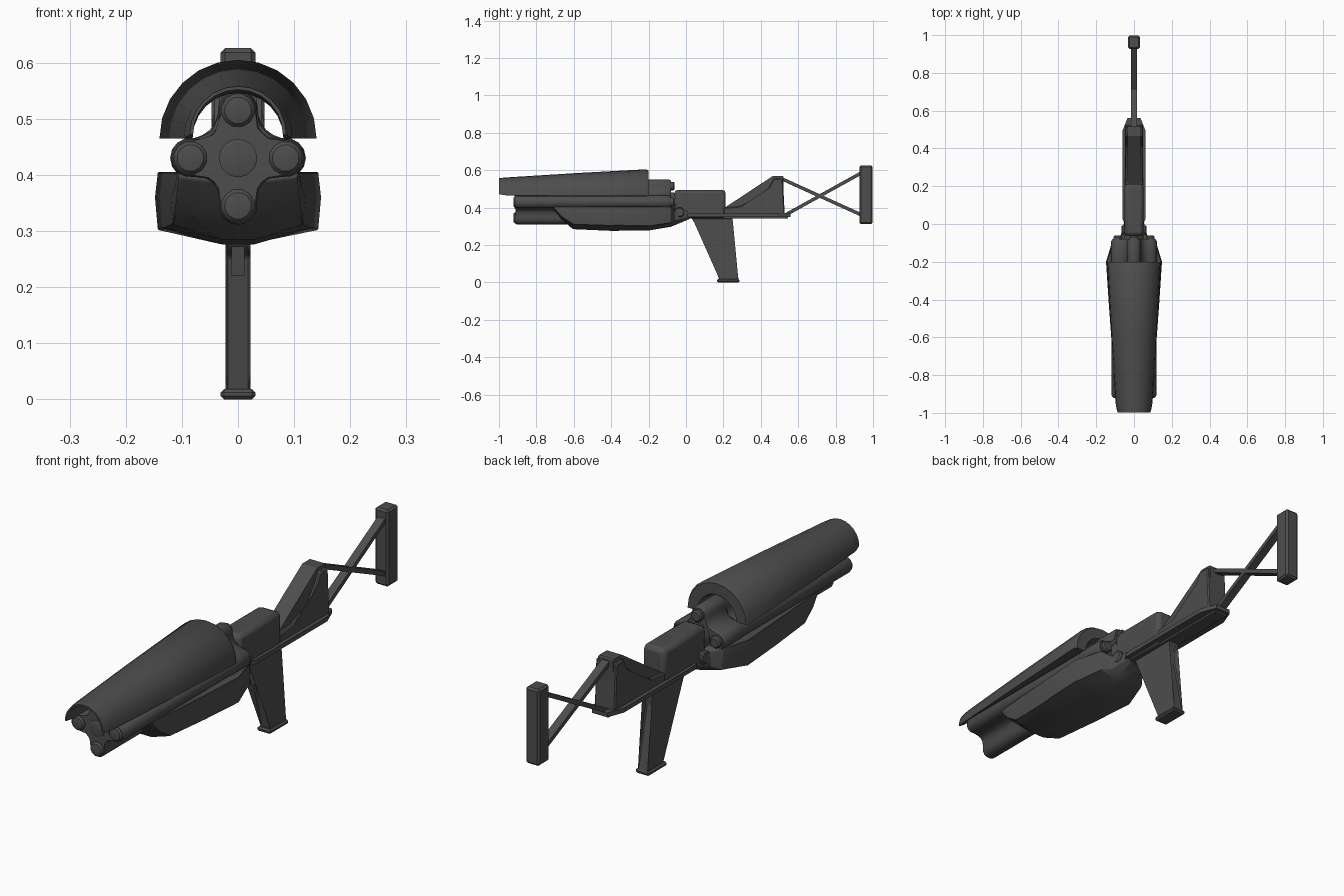
import bpy, bmesh, math
from mathutils import Vector

if "Cube" in bpy.data.objects:
    bpy.data.objects.remove(bpy.data.objects["Cube"])

metal = bpy.data.materials.new("dark_gunmetal")
metal.diffuse_color = (0.075, 0.075, 0.075, 1)
metal.use_nodes = True
metal.node_tree.nodes["Principled BSDF"].inputs["Base Color"].default_value = metal.diffuse_color


def finish(name, bm, bevel=0.0, smooth=None, seg=1):
    bmesh.ops.recalc_face_normals(bm, faces=bm.faces)
    me = bpy.data.meshes.new(name)
    bm.to_mesh(me)
    bm.free()
    ob = bpy.data.objects.new(name, me)
    bpy.context.collection.objects.link(ob)
    me.materials.append(metal)
    if bevel:
        m = ob.modifiers.new("bevel", 'BEVEL')
        m.width, m.segments, m.limit_method = bevel, seg, 'ANGLE'
        m.angle_limit = math.radians(35)
    if smooth:
        bpy.context.view_layer.objects.active = ob
        ob.select_set(True)
        bpy.ops.object.shade_smooth_by_angle(angle=math.radians(smooth))
        ob.select_set(False)
    return ob


def loft(name, rings, **kw):
    """Skin closed rings of equal point count and cap both ends."""
    bm = bmesh.new()
    vs = [[bm.verts.new(p) for p in r] for r in rings]
    n = len(rings[0])
    for a, b in zip(vs, vs[1:]):
        for i in range(n):
            j = (i + 1) % n
            bm.faces.new((a[i], a[j], b[j], b[i]))
    caps = [bm.faces.new(vs[0]), bm.faces.new(vs[-1])]
    bmesh.ops.triangulate(bm, faces=[f for f in caps if len(f.verts) > 4])
    return finish(name, bm, **kw)


def side_plate(name, yz, half, **kw):
    """Side profile (y, z) extruded across x."""
    return loft(name, [[(x, y, z) for y, z in yz] for x in (-half, half)], **kw)


def box(name, x, y0, y1, z0, z1, **kw):
    return side_plate(name, [(y0, z0), (y1, z0), (y1, z1), (y0, z1)], x, **kw)


def disc(name, x, z, steps, n=12):
    """Turned part along y; steps are (y, radius)."""
    ring = lambda y, r: [(x + r * math.cos(math.tau * (i + .5) / n), y,
                          z + r * math.sin(math.tau * (i + .5) / n)) for i in range(n)]
    return loft(name, [ring(y, r) for y, r in steps], smooth=30)


CZ = 0.43  # barrel cluster axis


def cluster(y, off, r, valley):
    pts = []
    for k in range(4):
        a = k * math.pi / 2
        d = Vector((math.cos(a), math.sin(a)))
        for i in range(9):
            t = a + math.radians(-100 + 25 * i)
            p = d * off + Vector((math.cos(t), math.sin(t))) * r
            pts.append((p.x, y, CZ + p.y))
        for da in (33, 45, 57):
            t, v = a + math.radians(da), valley * (1 if da == 45 else 1.06)
            pts.append((v * math.cos(t), y, CZ + v * math.sin(t)))
    return pts


# Four-barrel cluster with rear breech
loft("barrel_cluster", [cluster(-.912, .085, .031, .060), cluster(-.905, .085, .034, .063),
                        cluster(-.20, .085, .034, .063)], smooth=30)
loft("breech", [cluster(-.21, .085, .034, .066), cluster(-.20, .085, .036, .071),
                cluster(-.092, .085, .036, .071), cluster(-.08, .083, .031, .064)], smooth=30)
for k, nm in enumerate(("right", "top", "left", "bottom")):
    bx = .085 * math.cos(k * math.pi / 2)
    bz = CZ + .085 * math.sin(k * math.pi / 2)
    disc("muzzle_cap_" + nm, bx, bz, [(-.90, .030), (-.914, .030), (-.921, .024), (-.923, .014)])
    disc("breech_cap_" + nm, bx, bz, [(-.09, .024), (-.068, .024), (-.062, .018)])
disc("centre_plug", 0, CZ, [(-.90, .034), (-.916, .034), (-.918, .028)], 20)


# Arched top shroud
def arch(y, ro, ri, zb=.465, n=12):
    ang = [math.pi * i / n for i in range(n + 1)]
    return ([(ro * math.cos(a), y, zb + ro * math.sin(a)) for a in ang] +
            [(ri * math.cos(a), y, zb + ri * math.sin(a)) for a in reversed(ang)])


bm = bmesh.new()
rings = [[bm.verts.new(p) for p in arch(*s)] for s in (
    (-.999, .086, .080, .472), (-.975, .093, .081, .467), (-.95, .097, .081),
    (-.60, .119, .082), (-.212, .140, .083), (-.20, .133, .088))]
N = len(rings[0])
for a, b in zip(rings, rings[1:]):
    for i in range(N):
        bm.faces.new((a[i], a[(i + 1) % N], b[(i + 1) % N], b[i]))
for r in (rings[0], rings[-1]):
    for i in range(N // 2 - 1):
        bm.faces.new((r[i], r[i + 1], r[N - 2 - i], r[N - 1 - i]))
finish("top_shroud", bm, smooth=35)


# Faceted lower handguard
def guard(y, w, zt, zm, zl, wb, zb):
    right = [(w * .965, zt), (w, zm), (w * .965, zl), (wb, zb)]
    return [(x, y, z) for x, z in right] + [(-x, y, z) for x, z in reversed(right)]


loft("handguard", [guard(-.705, .108, .405, .401, .394, .045, .388),
                   guard(-.665, .114, .405, .375, .35, .04, .338),
                   guard(-.605, .120, .405, .36, .312, .03, .285),
                   guard(-.40, .135, .405, .36, .305, .028, .276),
                   guard(-.20, .148, .405, .36, .302, .026, .278),
                   guard(-.08, .112, .405, .365, .32, .028, .298),
                   guard(-.06, .07, .39, .365, .33, .03, .306),
                   guard(.02, .05, .38, .365, .348, .03, .34)], bevel=.004, smooth=25)

# Receiver, neck and pivot knobs
box("receiver", .05, -.062, .212, .345, .495, bevel=.018, seg=2, smooth=35)
disc("neck", 0, CZ, [(-.10, .055), (-.05, .05)])
for s in (-1, 1):
    n = 10
    ring = lambda x, r: [(s * x, -.035 + r * math.cos(math.tau * i / n),
                          .375 + r * math.sin(math.tau * i / n)) for i in range(n)]
    loft("pivot_knob", [ring(.03, .028), ring(.06, .028), ring(.066, .022)])

# Base rail with pointed tail
rail = [(.045, -.01), (.062, .03), (.062, .49), (.035, .56)]
outline = rail + [(-x, y) for x, y in reversed(rail)]
loft("base_rail", [[(x, y, z) for x, y in outline] for z in (.35, .368)])
box("lower_rail", .03, .0, .545, .342, .352)

# Stock: thin sloped core with wider curved cheeks
side_plate("stock_core", [(.20, .36), (.522, .36), (.522, .565), (.515, .57), (.465, .57),
                          (.20, .395)], .034)
side_plate("stock_cheeks", [(.20, .36), (.528, .36), (.518, .555), (.468, .555), (.445, .51),
                            (.41, .465), (.36, .43), (.29, .408), (.20, .40)], .047, bevel=.005)

# Grip with trigger and base plate
side_plate("grip", [(.03, .345), (.04, .325), (.075, .305), (.09, .27), (.13, .255), (.178, .012),
                    (.282, .012), (.225, .262), (.228, .31), (.25, .345)], .022, bevel=.007)
side_plate("trigger", [(.085, .30), (.10, .22), (.12, .22), (.135, .26), (.15, .30)], .012)
box("grip_base", .031, .165, .286, 0, .018, bevel=.006)


# Crossed struts and butt pad
def strut(name, a, b, t=.009):
    d = Vector((b[0] - a[0], b[1] - a[1])).normalized() * t
    side_plate(name, [(a[0] - d.y, a[1] + d.x), (a[0] + d.y, a[1] - d.x),
                      (b[0] + d.y, b[1] - d.x), (b[0] - d.y, b[1] + d.x)], .017)


strut("upper_strut", (.51, .555), (.94, .36))
strut("lower_strut", (.53, .36), (.94, .587))
box("butt_pad", .031, .927, .998, .312, .626, bevel=.008)
